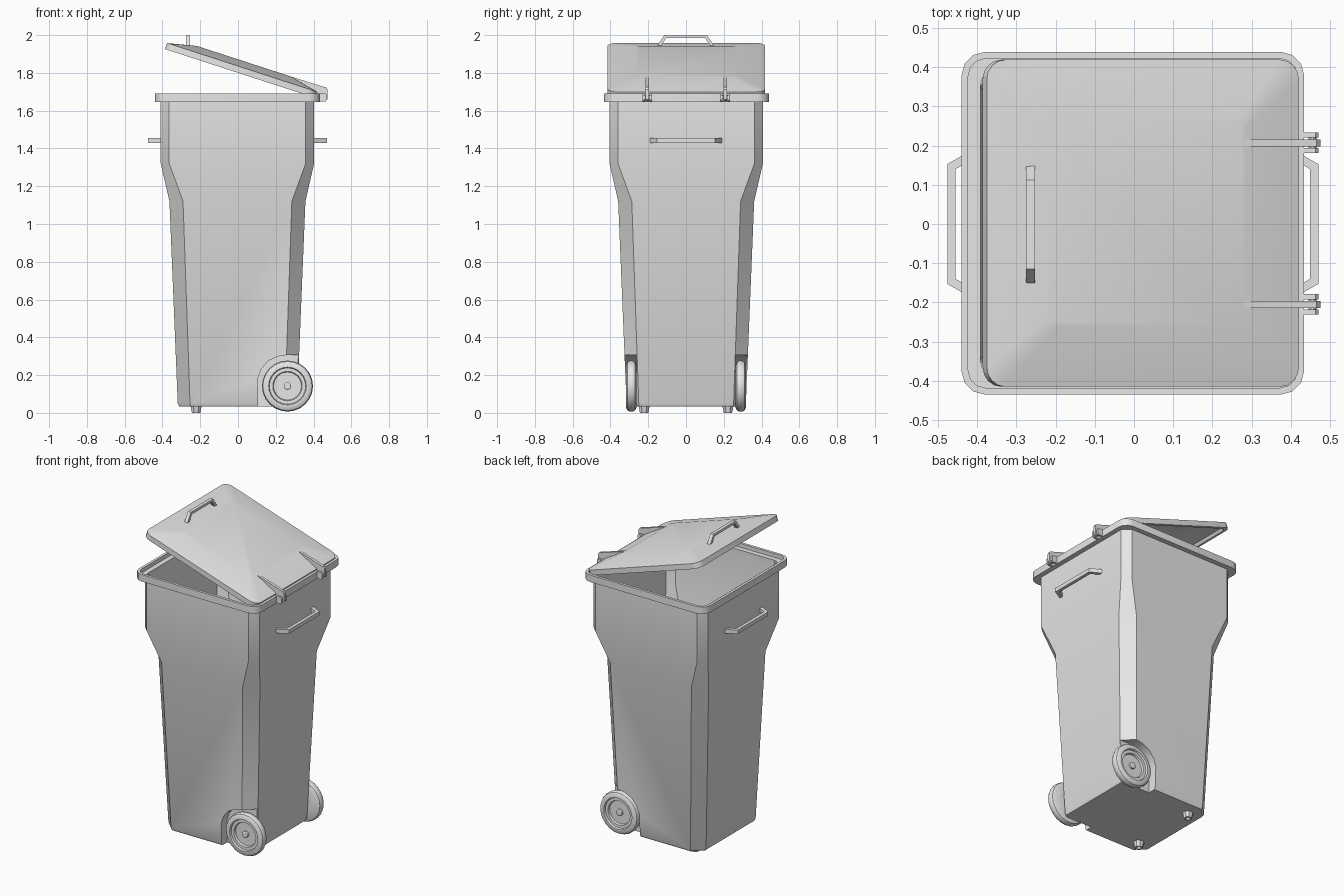
import bpy, bmesh, math
from mathutils import Vector

if "Cube" in bpy.data.objects:
    bpy.data.objects.remove(bpy.data.objects["Cube"], do_unlink=True)

grey = bpy.data.materials.new("grey_plastic")
grey.use_nodes = True
COLOUR = (0.8, 0.8, 0.8, 1.0)
grey.diffuse_color = COLOUR
grey.node_tree.nodes["Principled BSDF"].inputs["Base Color"].default_value = COLOUR
parts = []


def finish(name, bm):
    """Turn a bmesh into a named grey object."""
    bmesh.ops.recalc_face_normals(bm, faces=bm.faces)
    mesh = bpy.data.meshes.new(name)
    bm.to_mesh(mesh)
    bm.free()
    mesh.materials.append(grey)
    ob = bpy.data.objects.new(name, mesh)
    bpy.context.collection.objects.link(ob)
    parts.append(ob)
    return ob


def ring(h, r, z, segs=1, hy=None):
    """Rectangle loop with chamfered (segs=1) or rounded corners."""
    hy = h if hy is None else hy
    pts = []
    for k, (sx, sy) in enumerate([(1, 1), (-1, 1), (-1, -1), (1, -1)]):
        for i in range(segs + 1):
            a = math.pi / 2 * (k + i / segs)
            pts.append((sx * (h - r) + r * math.cos(a),
                        sy * (hy - r) + r * math.sin(a), z))
    return pts


def loft(name, rings, wrap=False):
    """Skin a stack of loops; cap the ends or join last to first."""
    bm = bmesh.new()
    loops = [[bm.verts.new(p) for p in r] for r in rings]
    pairs = list(zip(loops, loops[1:]))
    if wrap:
        pairs.append((loops[-1], loops[0]))
    else:
        bm.faces.new(loops[0])
        bm.faces.new(loops[-1])
    for a, b in pairs:
        n = len(a)
        for i in range(n):
            j = (i + 1) % n
            bm.faces.new((a[i], a[j], b[j], b[i]))
    return finish(name, bm)


def prism(name, pts, axis, lo, hi):
    """Extrude a 2D outline along an axis (outline uses the other two, in order)."""
    def place(p, d):
        q = list(p)
        q.insert("xyz".index(axis), d)
        return q
    return loft(name, [[place(p, d) for p in pts] for d in (lo, hi)])


def lathe_y(name, profile, centre, side, n=24):
    """Spin (radius, depth) points around an axis along y."""
    rings = []
    for r, d in profile:
        rings.append([(centre[0] + r * math.cos(2 * math.pi * i / n), side * (centre[1] + d),
                       centre[2] + r * math.sin(2 * math.pi * i / n)) for i in range(n)])
    return loft(name, rings)


# Hollow tapered body: (half width, chamfer, height), outside up then inside down
body = loft("body", [ring(*p) for p in [
    (0.308, 0.06, 0.035), (0.316, 0.065, 0.05), (0.36, 0.072, 1.12),
    (0.406, 0.045, 1.32), (0.406, 0.045, 1.66),
    (0.39, 0.04, 1.66), (0.39, 0.04, 1.325), (0.344, 0.066, 1.125),
    (0.305, 0.06, 0.34), (0.25, 0.05, 0.33), (0.245, 0.05, 0.06)]])
body.location = (-0.003, 0.001, 0)

# Wheel wells cut from the two rear corners
well = [(0.105, -0.1), (0.105, 0.18), (0.122, 0.23), (0.16, 0.275),
        (0.21, 0.299), (0.265, 0.307), (0.6, 0.307), (0.6, -0.1)]
for side in (-1, 1):
    cutter = prism("well_cutter", well, "y", side * 0.262, side * 0.6)
    cutter.hide_render = True
    mod = body.modifiers.new("well", "BOOLEAN")
    mod.operation = "DIFFERENCE"
    mod.solver = "EXACT"
    mod.object = cutter
    bpy.context.view_layer.objects.active = body
    bpy.ops.object.modifier_apply(modifier=mod.name)
    parts.remove(cutter)
    bpy.data.objects.remove(cutter, do_unlink=True)

# Stepped rim around the opening
rim = loft("rim", [ring(h, r, z, 3) for h, r, z in [
    (0.437, 0.06, 1.645), (0.437, 0.06, 1.69), (0.420, 0.045, 1.69),
    (0.420, 0.045, 1.665), (0.388, 0.035, 1.665), (0.388, 0.035, 1.645)]], wrap=True)
rim.location = (-0.003, 0.002, 0)

# Domed lid, hollow underneath, propped open
HX, HY = 0.4185, 0.417
lid = loft("lid", [ring(HX - i, r, z, 4, HY - i) for i, r, z in [
    (0.16, 0.02, 0.052), (0.025, 0.04, 0.02), (0.02, 0.04, 0.0),
    (0.0, 0.05, 0.0), (0.0, 0.05, 0.034), (0.012, 0.045, 0.036),
    (0.155, 0.02, 0.068)]])
lid.rotation_euler = (0, math.radians(18), 0)
lid.location = (0.012, 0.002, 1.7965)

# Lid handle
prism("lid_handle", [(-0.157, 1.937), (-0.115, 2.0), (0.112, 2.0), (0.154, 1.937),
                     (0.134, 1.937), (0.102, 1.984), (-0.105, 1.984), (-0.137, 1.937)],
      "x", -0.275, -0.253)

# Side handles
for side, name in ((1, "left_handle"), (-1, "right_handle")):
    outline = [(0.395, 0.197), (0.473, 0.153), (0.473, -0.153), (0.395, -0.197),
               (0.395, -0.172), (0.452, -0.140), (0.452, 0.140), (0.395, 0.172)]
    prism(name, [(side * x - 0.003, y) for x, y in outline], "z", 1.43, 1.455)

# Hinges: tapered arm on the lid, two cheeks on the rim and a pin
for y, tag in ((-0.205, "front"), (0.207, "back")):
    prism("hinge_arm_" + tag,
          [(0.245, 1.792), (0.45, 1.727), (0.466, 1.724), (0.475, 1.712), (0.475, 1.66),
           (0.465, 1.652), (0.45, 1.652), (0.445, 1.69), (0.40, 1.69), (0.26, 1.77)],
          "y", y - 0.009, y + 0.009)
    for s in (-1, 1):
        prism("hinge_cheek_" + tag,
              [(0.425, 1.648), (0.463, 1.648), (0.47, 1.656), (0.47, 1.684),
               (0.463, 1.692), (0.425, 1.692)],
              "y", y + s * 0.013, y + s * 0.026)
    pin = lathe_y("hinge_pin_" + tag, [(0.01, -0.024), (0.01, 0.024)],
                  (0.455, y, 1.67), 1, 10)

# Wheels with a recessed disc and small hub
wheel = [(0.04, 0.0), (0.112, 0.0), (0.130, 0.008), (0.135, 0.02), (0.135, 0.036),
         (0.130, 0.047), (0.116, 0.055), (0.100, 0.055), (0.096, 0.043), (0.078, 0.043),
         (0.074, 0.030), (0.02, 0.030), (0.02, 0.042), (0.014, 0.046)]
for side, tag in ((-1, "front"), (1, "back")):
    lathe_y("wheel_" + tag, wheel, (0.262, 0.262, 0.142), side)

# Small hollow feet under the wheel-less side
for y, tag in ((-0.222, "front"), (0.222, "back")):
    foot = loft("foot_" + tag, [ring(h, h * 0.55, z) for h, z in [
        (0.03, 0.04), (0.022, 0.0), (0.014, 0.0), (0.014, 0.025)]])
    foot.location = (-0.222, y, 0)

# Smooth shading with sharp edges kept
bpy.ops.object.select_all(action="DESELECT")
for ob in parts:
    ob.select_set(True)
bpy.context.view_layer.objects.active = body
bpy.ops.object.shade_smooth_by_angle(angle=math.radians(32))
